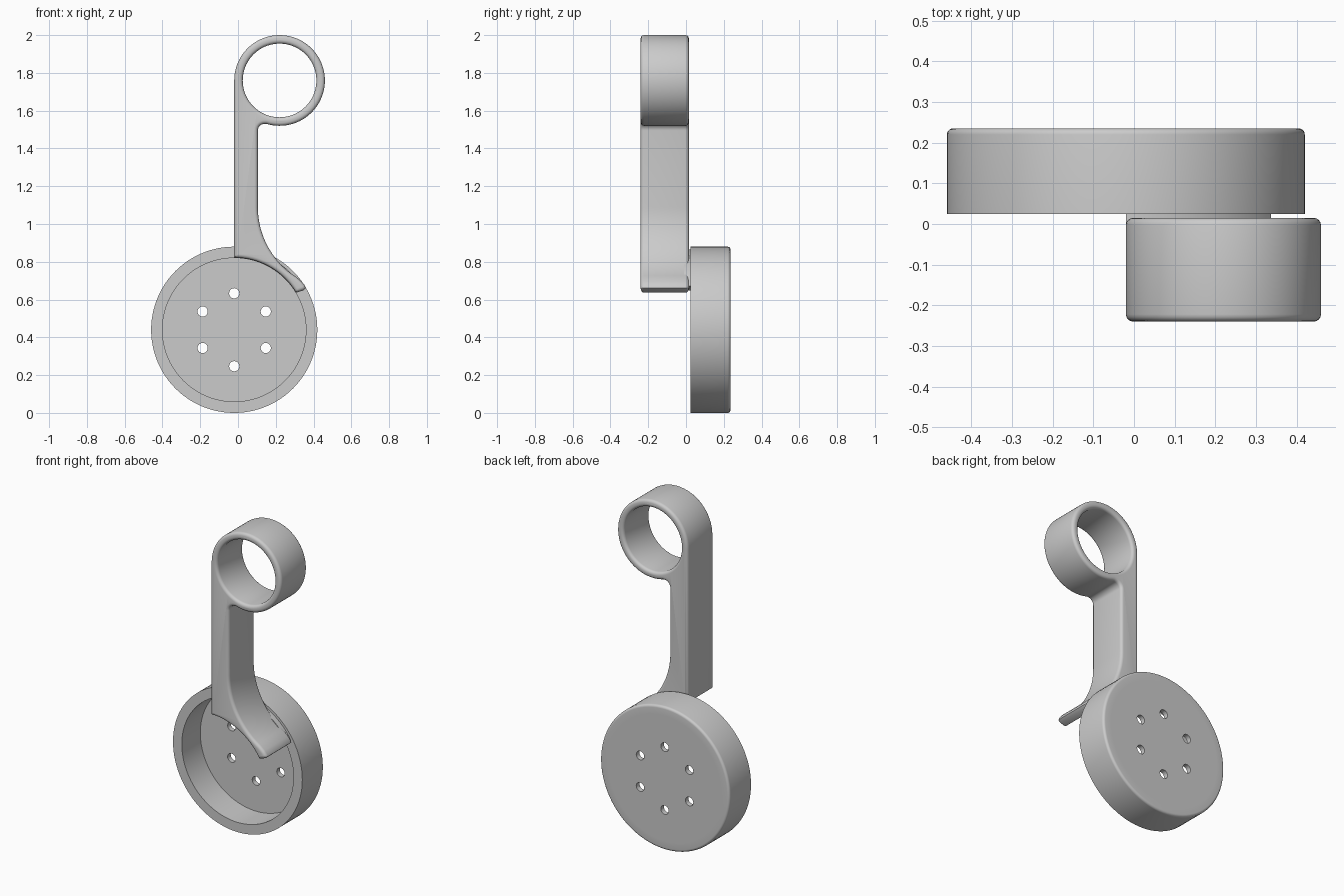
import bpy, bmesh
from math import cos, sin, pi, radians

cube = bpy.data.objects.get("Cube")
if cube:
    bpy.data.objects.remove(cube, do_unlink=True)

GREY = (0.6, 0.6, 0.6, 1)
mat = bpy.data.materials.new("plain grey")
mat.use_nodes = True
mat.diffuse_color = GREY
mat.node_tree.nodes["Principled BSDF"].inputs["Base Color"].default_value = GREY

DISC = (-0.02, 0.44)   # centre of the cup, x and z
RING = (0.22, 1.76)    # centre of the ring, x and z


def arc(centre, r, a0, a1, n):
    """Points along an arc, angles in degrees."""
    angles = [radians(a0 + (a1 - a0) * i / n) for i in range(n + 1)]
    return [(centre[0] + r * cos(a), centre[1] + r * sin(a)) for a in angles]


def circle(centre, r, n=64):
    return arc(centre, r, 0, 360, n)[:-1]


def finish(name, mesh):
    obj = bpy.data.objects.new(name, mesh)
    bpy.context.collection.objects.link(obj)
    mesh.materials.clear()
    mesh.materials.append(mat)
    bpy.ops.object.select_all(action="DESELECT")
    obj.select_set(True)
    bpy.context.view_layer.objects.active = obj
    bpy.ops.object.shade_smooth_by_angle(angle=radians(35))
    return obj


def plate(name, outlines, y0, y1, bevel=0.0):
    """Extrude x-z outlines (inner ones are holes) from y0 to y1, rounding the rims."""
    curve = bpy.data.curves.new(name + " outline", "CURVE")
    curve.dimensions, curve.fill_mode = "2D", "BOTH"
    curve.extrude = (y1 - y0) / 2 - bevel
    curve.bevel_depth, curve.offset, curve.bevel_resolution = bevel, -bevel, 3
    for points in outlines:
        spline = curve.splines.new("POLY")
        spline.points.add(len(points) - 1)
        for p, (x, z) in zip(spline.points, points):
            p.co = (x, z, 0, 1)
        spline.use_cyclic_u = True
    helper = bpy.data.objects.new(name + " helper", curve)
    bpy.context.collection.objects.link(helper)
    mesh = bpy.data.meshes.new_from_object(
        helper.evaluated_get(bpy.context.evaluated_depsgraph_get()))
    bpy.data.objects.remove(helper, do_unlink=True)
    bm = bmesh.new()
    bm.from_mesh(mesh)
    bmesh.ops.remove_doubles(bm, verts=bm.verts, dist=0.0002)
    for v in bm.verts:
        x, z, y = v.co
        v.co = (x, (y0 + y1) / 2 - y, z)
    bmesh.ops.recalc_face_normals(bm, faces=bm.faces)
    bm.to_mesh(mesh)
    bm.free()
    return finish(name, mesh)


def lathe(name, profile, centre, n=96):
    """Spin (radius, y) points around the y axis through centre."""
    bm = bmesh.new()
    rows = [[bm.verts.new((x, y, z)) for x, z in circle(centre, r, n)] for r, y in profile]
    for a, b in zip(rows, rows[1:]):
        for i in range(n):
            j = (i + 1) % n
            bm.faces.new((a[i], a[j], b[j], b[i]))
    bmesh.ops.recalc_face_normals(bm, faces=bm.faces)
    mesh = bpy.data.meshes.new(name)
    bm.to_mesh(mesh)
    bm.free()
    return finish(name, mesh)


# Cup wall, open to the front, with a rounded back rim
lathe("cup_wall",
      [(0.38, 0.21), (0.38, 0.025), (0.44, 0.025)]
      + arc((0.425, 0.22), 0.015, 0, 90, 5) + [(0.385, 0.235)], DISC)

# Cup floor with six screw holes
holes = [circle(c, 0.027, 24) for c in arc(DISC, 0.193, 30, 330, 5)]
plate("cup_floor", [circle(DISC, 0.385, 96)] + holes, 0.205, 0.235)

# Arm and ring in one rounded piece; its foot follows the cup wall
outline = (arc(DISC, 0.382, 31, 90, 24)
           + arc(RING, 0.24, 180, -107, 72)
           + arc((0.14, 1.495), 0.035, 90, 180, 8)
           + arc((0.545, 1.09), 0.44, 180, 238, 24)
           + [(0.338, 0.694), (0.354, 0.675), (0.358, 0.66), (0.345, 0.648)])
plate("arm_and_ring", [outline, circle(RING, 0.195, 72)], -0.24, 0.015, 0.018)

# Thin bridge joining the foot to the cup rim
plate("foot_bridge", [arc(DISC, 0.382, 33, 90, 20) + arc(DISC, 0.425, 90, 33, 20)],
      -0.01, 0.03)
